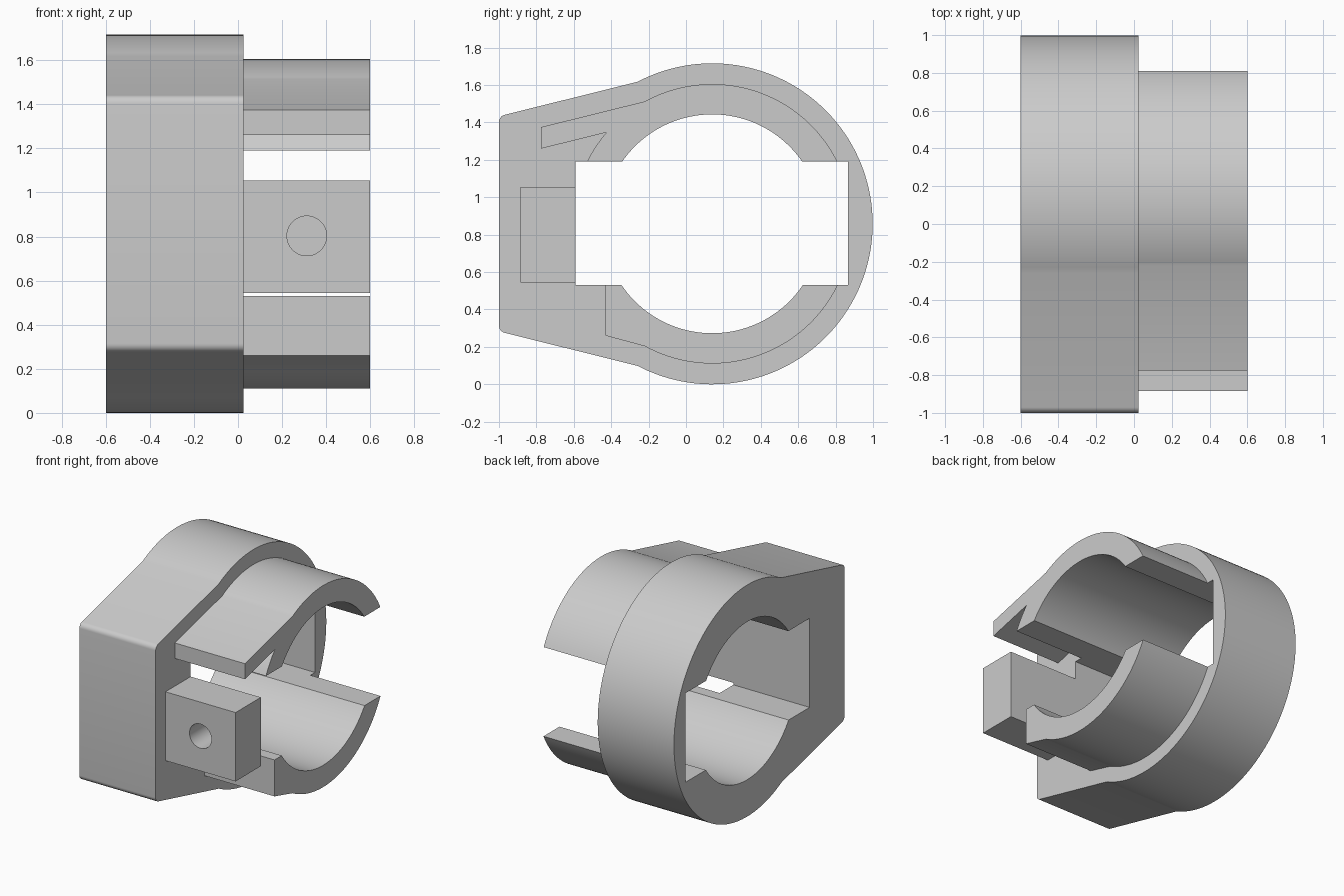
import bpy, bmesh, math

if "Cube" in bpy.data.objects:
    bpy.data.objects.remove(bpy.data.objects["Cube"], do_unlink=True)

grey = bpy.data.materials.new("plain grey")
grey.use_nodes = True
colour = (0.6, 0.6, 0.6, 1)
grey.diffuse_color = colour
grey.node_tree.nodes["Principled BSDF"].inputs["Base Color"].default_value = colour

# Shared dimensions in the side plane (y, z)
CY, CZ = 0.14, 0.858
R_RING, R_SHELL, R_BORE = 0.858, 0.747, 0.585
LOW, HIGH = 0.53, 1.19
X_BACK, X_STEP, X_END = -0.6, 0.025, 0.6


def arc(radius, start, end, steps=48, cy=CY, cz=CZ):
    """Points on a circle between two angles in degrees."""
    angles = [math.radians(start + (end - start) * i / steps) for i in range(steps + 1)]
    return [(cy + radius * math.cos(a), cz + radius * math.sin(a)) for a in angles]


def angle_at_z(radius, z):
    return math.degrees(math.asin((z - CZ) / radius))


def angle_at_y(radius, y):
    return math.degrees(math.acos((y - CY) / radius))


def prism(name, loops, x0, x1):
    """Extrude a side profile, with optional hole loops, along x."""
    bm = bmesh.new()
    for loop in loops:
        verts = [bm.verts.new((x0, y, z)) for y, z in loop]
        for a, b in zip(verts, verts[1:] + verts[:1]):
            bm.edges.new((a, b))
    bmesh.ops.triangle_fill(bm, edges=bm.edges[:], use_beauty=True, use_dissolve=False)
    moved = bmesh.ops.extrude_face_region(bm, geom=bm.faces[:], use_keep_orig=True)["geom"]
    bmesh.ops.translate(bm, vec=(x1 - x0, 0, 0),
                        verts=[v for v in moved if isinstance(v, bmesh.types.BMVert)])
    bmesh.ops.recalc_face_normals(bm, faces=bm.faces[:])
    mesh = bpy.data.meshes.new(name)
    bm.to_mesh(mesh)
    bm.free()
    obj = bpy.data.objects.new(name, mesh)
    bpy.context.collection.objects.link(obj)
    mesh.materials.append(grey)
    return obj


def smooth(obj):
    bpy.ops.object.select_all(action="DESELECT")
    obj.select_set(True)
    bpy.context.view_layer.objects.active = obj
    bpy.ops.object.shade_smooth_by_angle(angle=math.radians(30))


# Collar: round back, tapered front with rounded corners
join = angle_at_y(R_RING, -0.26)
collar_outline = (arc(R_RING, -join, join, 96)
                  + arc(0.04, 104, 180, 6, -0.96, 1.402)
                  + arc(0.04, 180, 256, 6, -0.96, 0.314))

# Opening: round bore crossed by a rectangular slot
top = angle_at_z(R_BORE, HIGH)
bottom = angle_at_z(R_BORE, LOW)
upper_bore = arc(R_BORE, top, 180 - top)
lower_bore = arc(R_BORE, 180 - bottom, 360 + bottom)
opening = ([(0.865, LOW), (0.865, HIGH)] + upper_bore
           + [(-0.59, HIGH), (-0.59, LOW)] + lower_bore)
smooth(prism("collar", [collar_outline, opening], X_BACK, X_STEP))

# Upper shell with a hooked front lip
join = angle_at_y(R_SHELL, -0.22)
top = angle_at_z(R_SHELL, HIGH)
upper = (arc(R_SHELL, top, join)
         + [(-0.775, 1.375), (-0.775, 1.26)]
         + arc(R_SHELL, angle_at_y(R_SHELL, -0.425), 180 - top, 10)
         + upper_bore[::-1])
smooth(prism("upper_shell", [upper], X_STEP, X_END))

# Lower shell with a square front edge
bottom = angle_at_z(R_SHELL, LOW)
lower = (arc(R_SHELL, bottom, -join)
         + [(-0.43, 0.26), (-0.43, LOW)] + lower_bore)
smooth(prism("lower_shell", [lower], X_STEP, X_END))

# Screw block with a blind hole in its front
block = prism("screw_block", [[(-0.885, 0.545), (-0.59, 0.545), (-0.59, 1.055), (-0.885, 1.055)]],
              X_STEP, X_END)
bpy.ops.mesh.primitive_cylinder_add(vertices=48, radius=0.09, depth=0.5,
                                    location=(0.312, -0.91, 0.803),
                                    rotation=(math.pi / 2, 0, 0))
cutter = bpy.context.object
cutter.name = "hole_cutter"
cutter.hide_render = True
cutter.data.materials.append(grey)
cut = block.modifiers.new("hole", "BOOLEAN")
cut.operation = "DIFFERENCE"
cut.solver = "EXACT"
cut.object = cutter
bpy.ops.object.select_all(action="DESELECT")
block.select_set(True)
bpy.context.view_layer.objects.active = block
bpy.ops.object.modifier_apply(modifier=cut.name)
bpy.data.objects.remove(cutter, do_unlink=True)
smooth(block)
